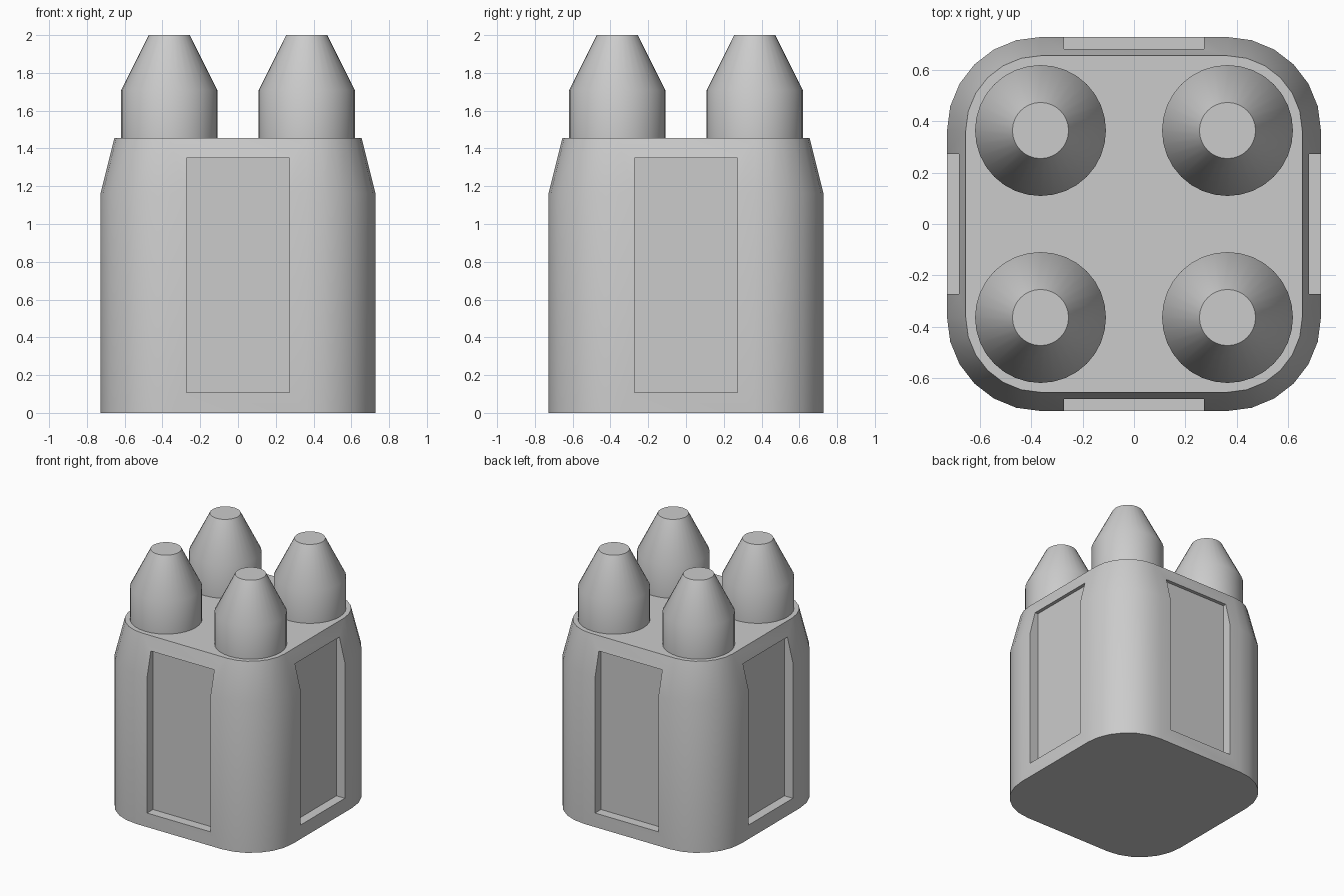
import bpy, bmesh, math
from mathutils import Matrix

if "Cube" in bpy.data.objects:
    bpy.data.objects.remove(bpy.data.objects["Cube"])

U = 2 / 5.5          # base module of the model
HALF, TOP = 2 * U, 1.8 * U
Z_TAPER, Z_TOP = 3.2 * U, 4 * U


def make_object(name, bm):
    bmesh.ops.recalc_face_normals(bm, faces=bm.faces)
    mesh = bpy.data.meshes.new(name)
    bm.to_mesh(mesh)
    bm.free()
    ob = bpy.data.objects.new(name, mesh)
    bpy.context.collection.objects.link(ob)
    return ob


def smooth(ob):
    bpy.ops.object.select_all(action='DESELECT')
    ob.select_set(True)
    bpy.context.view_layer.objects.active = ob
    bpy.ops.object.shade_smooth_by_angle(angle=math.radians(30))


def loft(bm, rings, cap_bottom=True):
    loops = [[bm.verts.new(p) for p in ring] for ring in rings]
    n = len(loops[0])
    for a, b in zip(loops, loops[1:]):
        for i in range(n):
            j = (i + 1) % n
            bm.faces.new((a[i], a[j], b[j], b[i]))
    bm.faces.new(loops[-1])
    if cap_bottom:
        bm.faces.new(loops[0][::-1])


def rounded_square(half, z, segs=6):
    r = half - U     # corner arcs share their centres with the pegs
    pts = []
    for q, (sx, sy) in enumerate(((1, 1), (-1, 1), (-1, -1), (1, -1))):
        for k in range(segs + 1):
            a = math.pi / 2 * (q + k / segs)
            pts.append((sx * U + r * math.cos(a), sy * U + r * math.sin(a), z))
    return pts


def circle(x, y, r, z, n=32):
    return [(x + r * math.cos(2 * math.pi * i / n),
             y + r * math.sin(2 * math.pi * i / n), z) for i in range(n)]


# Body: rounded block with tapered shoulder
bm = bmesh.new()
loft(bm, [rounded_square(HALF, 0), rounded_square(HALF, Z_TAPER), rounded_square(TOP, Z_TOP)])
body = make_object("body", bm)

# Cutter for the four recessed side panels
z0, z1, depth = 0.3 * U, 1.35, 0.4
bm = bmesh.new()
for k in range(4):
    m = (Matrix.Rotation(k * math.pi / 2, 4, 'Z')
         @ Matrix.Translation((0, -TOP - depth / 2, (z0 + z1) / 2))
         @ Matrix.Diagonal((1.5 * U, depth, z1 - z0, 1)))
    bmesh.ops.create_cube(bm, size=1, matrix=m)
cutter = make_object("panel_cutter", bm)
cutter.hide_render = True

mod = body.modifiers.new("panels", 'BOOLEAN')
mod.operation = 'DIFFERENCE'
mod.solver = 'EXACT'
mod.object = cutter
bpy.context.view_layer.objects.active = body
bpy.ops.object.modifier_apply(modifier=mod.name)
bpy.data.objects.remove(cutter)
smooth(body)

# Four pegs with truncated cone tips
for sy, row in ((-1, "front"), (1, "back")):
    for sx, side in ((-1, "left"), (1, "right")):
        bm = bmesh.new()
        loft(bm, [circle(sx * U, sy * U, r, z) for r, z in
                  ((0.7 * U, Z_TOP), (0.7 * U, 4.7 * U), (0.3 * U, 2.0))], cap_bottom=False)
        smooth(make_object(f"{row}_{side}_peg", bm))
